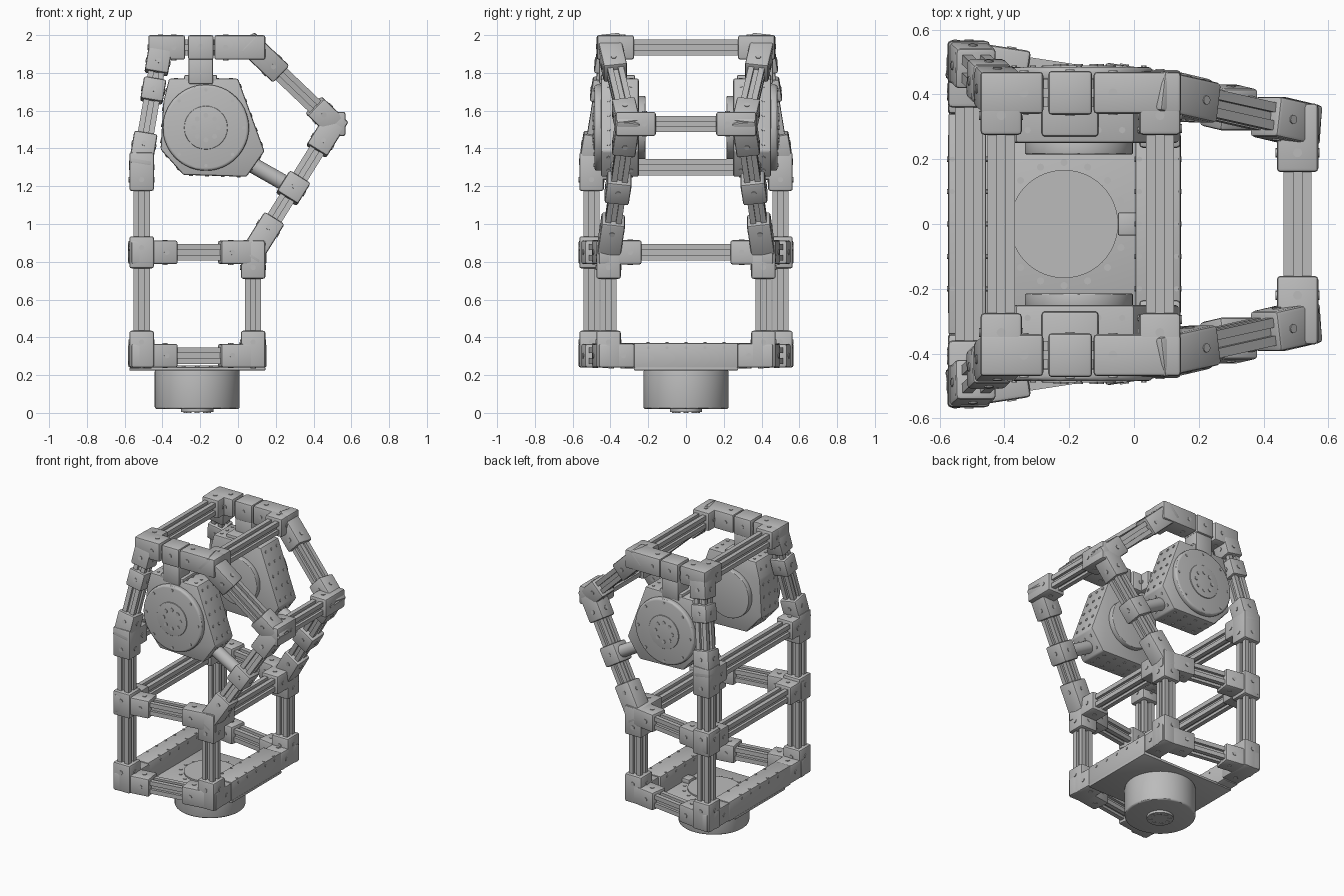
import bpy, bmesh, math
from mathutils import Vector, Matrix

if "Cube" in bpy.data.objects:
    bpy.data.objects.remove(bpy.data.objects["Cube"])

grey = bpy.data.materials.new("machined grey")
grey.use_nodes = True
COLOUR = (0.5, 0.5, 0.5, 1)
grey.diffuse_color = COLOUR
grey.node_tree.nodes["Principled BSDF"].inputs["Base Color"].default_value = COLOUR

X, Y, Z = Vector((1, 0, 0)), Vector((0, 1, 0)), Vector((0, 0, 1))
HALF = 0.065
made = []


def finish(bm, name):
    bmesh.ops.recalc_face_normals(bm, faces=bm.faces[:])
    mesh = bpy.data.meshes.new(name)
    bm.to_mesh(mesh)
    bm.free()
    mesh.materials.append(grey)
    ob = bpy.data.objects.new(name, mesh)
    bpy.context.collection.objects.link(ob)
    made.append(ob)
    return ob


def frame(origin, direction):
    """Matrix whose z runs along the direction and whose x stays near world y (or z)."""
    z = direction.normalized()
    hint = Z if abs(z.y) > 0.9 else Y
    x = (hint - z * hint.dot(z)).normalized()
    m = Matrix((x, z.cross(x), z)).transposed().to_4x4()
    m.translation = origin
    return m


def add_box(bm, size, m, bevel=0.012):
    scale = Matrix.Diagonal((*size, 1))
    verts = bmesh.ops.create_cube(bm, size=1, matrix=m @ scale)["verts"]
    edges = list({e for v in verts for e in v.link_edges})
    bmesh.ops.bevel(bm, geom=edges, offset=bevel, segments=2, profile=0.5, affect='EDGES')


def add_disc(bm, start, axis, r, depth, sides=12, bevel=0):
    m = frame(start + axis.normalized() * depth / 2, axis)
    verts = bmesh.ops.create_cone(bm, cap_ends=True, segments=sides, radius1=r,
                                  radius2=r, depth=depth, matrix=m)["verts"]
    if bevel:
        rim = {e for v in verts for e in v.link_edges
               if any(len(f.verts) > 4 for f in e.link_faces)}
        bmesh.ops.bevel(bm, geom=list(rim), offset=bevel, segments=3, profile=0.5, affect='EDGES')


def add_ring(bm, centre, axis, radius, count, r, depth):
    m = frame(centre, axis)
    for i in range(count):
        a = math.tau * i / count
        add_disc(bm, m @ Vector((radius * math.cos(a), radius * math.sin(a), 0)), axis, r, depth)


def box(name, lo, hi, bevel=0.01):
    bm = bmesh.new()
    lo, hi = Vector(lo), Vector(hi)
    add_box(bm, hi - lo, Matrix.Translation((lo + hi) / 2), bevel)
    return finish(bm, name)


def beam(name, a, b, h=0.043):
    """Slotted square extrusion."""
    g, d = 0.013, 0.018
    side = [(-h, -h), (-g, -h), (-g, d - h), (g, d - h), (g, -h)]
    m = frame(a, b - a)
    bm = bmesh.new()
    ring = []
    for k in range(4):
        turn = Matrix.Rotation(k * math.pi / 2, 4, 'Z')
        ring += [bm.verts.new(m @ turn @ Vector((x, y, 0))) for x, y in side]
    face = bm.faces.new(ring)
    ext = bmesh.ops.extrude_face_region(bm, geom=[face])["geom"]
    bmesh.ops.translate(bm, vec=b - a, verts=[v for v in ext if isinstance(v, bmesh.types.BMVert)])
    return finish(bm, name)


def sleeve(name, core, end, back=HALF, width=0.13):
    """Bolted socket running from a joint core towards an end point."""
    d = (end - core).normalized()
    start = core - d * back
    length = (end - start).length
    bm = bmesh.new()
    m = frame((start + end) / 2, d)
    add_box(bm, (width, width, length), m)
    spot = max(0, length / 2 - 0.06)
    for axis in (X, -X, Y, -Y):
        add_disc(bm, m @ (axis * width / 2 + Z * spot), m.to_3x3() @ axis, 0.014, 0.004)
    return finish(bm, name)


def toward(a, b, dist):
    return a + (b - a).normalized() * dist


for s, tag in ((-1, "front"), (1, "back")):
    def P(x, y, z):
        return Vector((x, y * s, z))

    def N(part):
        return f"{tag}_{part}"

    # Joint positions of one side frame
    rear = {k: P(-0.51, 0.5, z) for k, z in (("low", 0.303), ("mid", 0.85), ("high", 1.3))}
    fore = {k: P(0.08, 0.41, z) for k, z in (("low", 0.303), ("mid", 0.85))}
    top_rear, top_fore = P(-0.41, 0.405, 1.935), P(0.08, 0.405, 1.935)
    elbow = P(0.505, 0.31, 1.53)
    bend = P(-0.51, 0.5, 1.35)

    # Extrusions
    for part, a, b in (("rear_post", rear["low"], bend), ("fore_post", fore["low"], fore["mid"]),
                       ("low_rail", rear["low"], fore["low"]), ("mid_rail", rear["mid"], fore["mid"]),
                       ("top_rail", top_rear, top_fore), ("rear_leg", bend, top_rear),
                       ("lower_diagonal", fore["mid"], elbow), ("upper_diagonal", top_fore, elbow)):
        beam(N(part), a, b)

    # Upright sockets
    for part, a, b in (("rear_low_socket", P(-0.51, 0.5, 0.24), P(-0.51, 0.5, 0.435)),
                       ("rear_mid_socket", P(-0.51, 0.5, 0.765), P(-0.51, 0.5, 0.935)),
                       ("rear_high_socket", bend + Z * 0.03, P(-0.51, 0.5, 1.175)),
                       ("fore_low_socket", P(0.08, 0.41, 0.24), P(0.08, 0.41, 0.435)),
                       ("fore_mid_socket", P(0.08, 0.41, 0.91), P(0.08, 0.41, 0.71))):
        sleeve(N(part), a, b, 0)

    # Side rail sockets
    for k in ("low", "mid"):
        sleeve(N(f"rear_{k}_arm"), rear[k], toward(rear[k], fore[k], 0.185), width=0.125)
        sleeve(N(f"fore_{k}_arm"), fore[k], toward(fore[k], rear[k], 0.18), width=0.125)
    sleeve(N("top_rear_arm"), top_rear, P(-0.28, 0.405, 1.935))
    sleeve(N("top_fore_arm"), top_fore, P(-0.125, 0.405, 1.935))

    # Cross rail sockets
    for part, core, y in (("rear_low", rear["low"], 0.335), ("fore_low", fore["low"], 0.272),
                          ("rear_mid", rear["mid"], 0.34), ("fore_mid", fore["mid"], 0.235),
                          ("rear_high", rear["high"], 0.36), ("top_rear", top_rear, 0.275),
                          ("top_fore", top_fore, 0.275), ("elbow", elbow, 0.16)):
        sleeve(N(part + "_cross_socket"), core, P(core.x, y, core.z), 0.062, 0.128)

    # Sloping sockets and clamps
    for part, a, b, dist in (("rear_leg_foot", bend, top_rear, 0.13), ("rear_leg_head", top_rear, bend, 0.14),
                             ("lower_diagonal_foot", fore["mid"], elbow, 0.21),
                             ("lower_diagonal_head", elbow, fore["mid"], 0.17),
                             ("upper_diagonal_head", top_fore, elbow, 0.2),
                             ("upper_diagonal_foot", elbow, top_fore, 0.14)):
        sleeve(N(part), a, toward(a, b, dist), 0.045, 0.125)
    mid = (fore["mid"] + elbow) / 2
    sleeve(N("drive_clamp"), mid, toward(mid, elbow, 0.065), 0.065)
    grip = bend.lerp(top_rear, 0.61)
    sleeve(N("leg_clamp"), grip, toward(grip, top_rear, 0.06), 0.06, 0.12)

    # Motor hanger
    sleeve(N("hanger_block"), P(-0.197, 0.405, 1.87), P(-0.197, 0.405, 2.0), 0, 0.136)
    box(N("hanger_neck"), (-0.262, s * 0.4 - 0.06, 1.74), (-0.132, s * 0.4 + 0.06, 1.88))
    box(N("hanger_foot"), (-0.285, s * 0.36 - 0.09, 1.75), (-0.11, s * 0.36 + 0.09, 1.79))

    # Motor housing with bolted rim
    outline = [(-0.365, 1.77), (0, 1.77), (0.14, 1.385), (0.045, 1.25),
               (-0.29, 1.26), (-0.41, 1.395), (-0.395, 1.65)]
    bm = bmesh.new()
    face = bm.faces.new([bm.verts.new(P(x, 0.25, z)) for x, z in outline])
    ext = bmesh.ops.extrude_face_region(bm, geom=[face])["geom"]
    bmesh.ops.translate(bm, vec=P(0, 0.2, 0), verts=[v for v in ext if isinstance(v, bmesh.types.BMVert)])
    bmesh.ops.bevel(bm, geom=bm.edges[:], offset=0.01, segments=2, profile=0.5, affect='EDGES')
    for (x0, z0), (x1, z1) in zip(outline, outline[1:] + outline[:1]):
        edge = Vector((x1 - x0, 0, z1 - z0))
        out = Vector((edge.z, 0, -edge.x)).normalized() * -1
        count = int(edge.length / 0.07)
        for i in range(count):
            for y in (0.29, 0.35, 0.41):
                add_disc(bm, P(x0, y, z0) + edge * (i + 0.5) / count, out, 0.01, 0.004, 8)
    finish(bm, N("motor_housing"))

    # Motor faces
    bm = bmesh.new()
    hub, out = P(-0.17, 0, 1.51), Y * s
    add_disc(bm, hub + out * 0.44, out, 0.228, 0.045, 64, 0.015)
    add_disc(bm, hub + out * 0.48, out, 0.115, 0.01, 48, 0.003)
    add_ring(bm, hub + out * 0.49, out, 0.065, 8, 0.013, 0.004)
    add_ring(bm, hub + out * 0.485, out, 0.2, 8, 0.009, 0.004)
    add_disc(bm, hub + out * 0.255, -out, 0.167, 0.04, 48, 0.005)
    finish(bm, N("motor_cover"))

    # Drive rod
    bm = bmesh.new()
    rod = P(0.02, 0.355, 1.345)
    add_disc(bm, rod, mid - rod, 0.042, (mid - rod).length, 32)
    finish(bm, N("drive_rod"))

# Cross rails between the two side frames
for name, x, y, z in (("rear_mid_rail", -0.51, 0.5, 0.85), ("rear_high_rail", -0.51, 0.5, 1.3),
                      ("fore_mid_rail", 0.08, 0.41, 0.85), ("top_rear_rail", -0.41, 0.4, 1.935),
                      ("top_fore_rail", 0.08, 0.4, 1.935), ("elbow_rail", 0.505, 0.31, 1.53)):
    beam(name, Vector((x, -y, z)), Vector((x, y, z)))

# Base plate and its cross beams
box("base_plate", (-0.575, -0.275, 0.225), (0.145, 0.275, 0.242), 0.003)
for name, x0, x1, y in (("rear_base_beam", -0.573, -0.457, 0.34), ("fore_base_beam", 0.005, 0.143, 0.275)):
    box(name, (x0, -y, 0.235), (x1, y, 0.37), 0.005)
    bm = bmesh.new()
    for i in range(-2, 3):
        for x in (x0 + 0.012, x1 - 0.012):
            add_disc(bm, Vector((x, i * 0.1, 0.37)), Z, 0.008, 0.004)
        for x, axis in ((x0, -X), (x1, X)):
            add_disc(bm, Vector((x, i * 0.1, 0.345)), axis, 0.008, 0.004)
    finish(bm, name + "_bolts")
box("cable_block", (-0.05, -0.035, 0.235), (0.01, 0.035, 0.27), 0.005)

# Base motor
bm = bmesh.new()
centre = Vector((-0.216, 0, 0))
add_disc(bm, centre + Z * 0.02, Z, 0.225, 0.21, 64, 0.012)
add_disc(bm, centre + Z * 0.004, Z, 0.085, 0.02, 48)
add_ring(bm, centre + Z * 0.004, -Z, 0.06, 8, 0.013, 0.004)
add_disc(bm, centre + Z * 0.23, Z, 0.167, 0.022, 64)
add_ring(bm, centre + Z * 0.242, Z, 0.19, 16, 0.011, 0.004)
finish(bm, "base_motor")

# Smooth round parts, keep edges sharp
bpy.ops.object.select_all(action='DESELECT')
for ob in made:
    ob.select_set(True)
bpy.context.view_layer.objects.active = made[0]
bpy.ops.object.shade_smooth_by_angle(angle=math.radians(30))
